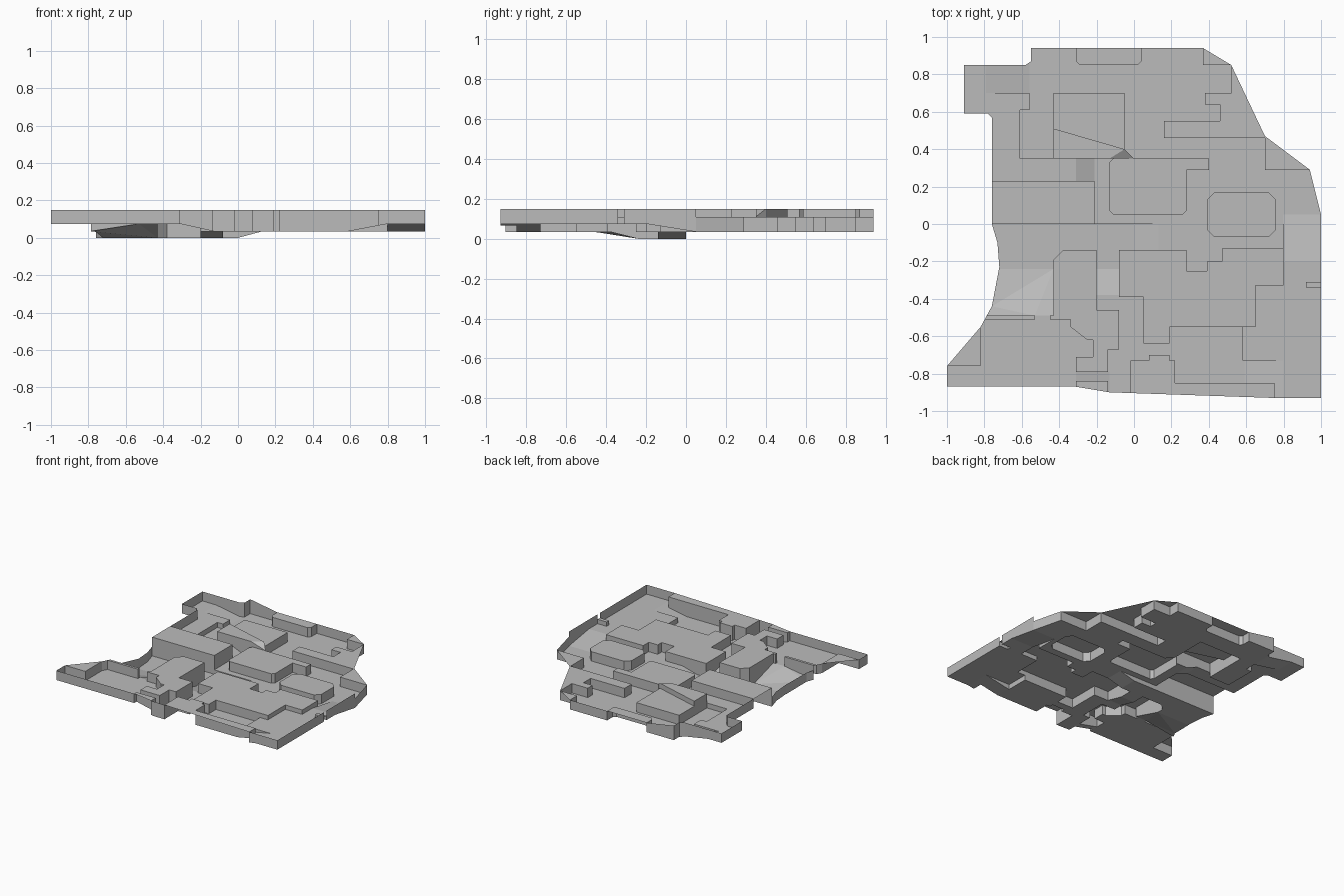
import bpy, bmesh
from mathutils import Vector
from mathutils.geometry import delaunay_2d_cdt

cube = bpy.data.objects.get("Cube")
if cube:
    bpy.data.objects.remove(cube, do_unlink=True)

# Standard levels of the ground and of the wall tops
PIT, LOW, MID, LEDGE, HIGH = 0, .035, .075, .11, .15

# Every patch is a part name, a plan shape and a height rule; the first match wins
patches = []


def box(x0, y0, x1, y1, cut=0):
    """Rectangle in plan, with its corners cut off if asked."""
    if not cut:
        return [(x0, y0), (x1, y0), (x1, y1), (x0, y1)]
    return [(x0 + cut, y0), (x1 - cut, y0), (x1, y0 + cut), (x1, y1 - cut),
            (x1 - cut, y1), (x0 + cut, y1), (x0, y1 - cut), (x0, y0 + cut)]


def lerp(t, a, za, b, zb):
    t = min(max((t - a) / (b - a), 0), 1)
    return za + (zb - za) * t


def block(name, height, *shapes):
    for shape in shapes:
        patches.append((name, shape, lambda x, y: height))


def ground(height, *shapes):
    block("ground", height, *shapes)


def ramp(axis, start, end, x0, y0, x1, y1):
    """Ground that climbs or falls along x (axis 0) or y (axis 1)."""
    a, b = ((x0, x1), (y0, y1))[axis]
    rule = lambda x, y: lerp((x, y)[axis], a, start, b, end)
    patches.append(("ground", box(x0, y0, x1, y1), rule))


def west_bank(x, y):
    crest = lerp(x, -.79, LOW, -.55, MID)
    return lerp(y, -.49, crest, -.24, PIT)


def roof_corner(x, y):
    return HIGH - (HIGH - LEDGE) * ((x + .13) * .05 - (y - .35) * .08) / .0065


def inside(poly, x, y):
    hit = False
    for (ax, ay), (bx, by) in zip(poly, poly[1:] + poly[:1]):
        if (ay > y) != (by > y) and x < ax + (y - ay) * (bx - ax) / (by - ay):
            hit = not hit
    return hit


# Outer edge of the ground plan
outline = [(-1, -.76), (-.82, -.55), (-.76, -.44), (-.72, -.23), (-.73, -.1), (-.76, 0),
           (-.76, .57), (-.78, .59), (-.91, .59), (-.91, .85), (-.58, .85), (-.55, .87),
           (-.55, .94), (.37, .94), (.52, .85), (.7, .47), (.94, .29), (1, .05),
           (1, -.93), (.75, -.93), (-.13, -.9), (-.31, -.87), (-1, -.87)]

# Blocks in the north half
block("west_block", HIGH, box(-.8, 0, -.21, .23))
block("north_block", HIGH, [(-.43, .35), (-.13, .35), (-.05, .4), (-.43, .51)])
patches.append(("north_block", [(-.13, .35), (0, .35), (-.05, .4)], roof_corner))
block("north_block", LEDGE, box(-.43, .35, -.05, .7))
block("middle_block", LEDGE, box(-.13, .05, .28, .35, .02), box(0, .29, .4, .35))
block("east_crate", LEDGE, box(.39, -.07, .76, .17, .04))
block("northeast_block", LEDGE, box(.52, .7, .7, .9), box(.38, .64, .7, .7),
      box(.46, .5, .7, .66), box(.16, .46, .7, .55))
block("northeast_wedge", LEDGE, box(.7, .29, .95, .5))
block("north_corner", LEDGE, box(.37, .85, .52, .95))
block("north_alcove", LEDGE, box(-.31, .85, .04, .97, .02))

# Blocks in the south half
block("southwest_block", HIGH,
      [(-.43, -.51), (-.2, -.51), (-.2, -.14), (-.38, -.14), (-.43, -.19)],
      [(-.34, -.51), (-.34, -.55), (-.25, -.62), (-.08, -.62), (-.08, -.46), (-.2, -.46)],
      box(-.22, -.67, -.08, -.6), box(-.22, -.79, -.14, -.6), box(-.31, -.79, -.14, -.71))
block("gate_wall", HIGH, box(-.9, -.51, -.53, -.49), box(-.45, -.51, -.42, -.49))
block("southwest_corner", HIGH, box(-1, -.76, -.82, -.5))
block("southeast_block", LEDGE, box(-.08, -.39, .28, -.14), box(.05, -.64, .19, -.3),
      box(.05, -.55, .65, -.25), box(.39, -.33, .8, -.2), box(.47, -.25, .8, -.13))
block("south_block", HIGH, box(-.02, -.95, .22, -.73), box(.08, -.8, .19, -.7),
      box(.2, -.95, .75, -.85))
block("south_alcove", HIGH, box(-.31, -.95, -.14, -.84))
block("east_stub", LEDGE, box(.92, -.34, 1.1, -.31))

# Ground in the northwest
ramp(0, MID, LOW, -.79, .7, -.56, .86)
ramp(0, MID, LOW, -.31, .23, -.21, .35)
ground(MID, box(-.92, .23, -.61, .86), box(-.61, .23, -.31, .35), box(-.61, .61, -.56, .7))

# Sunken ground and the slopes into it
ground(PIT, box(-.8, -.24, 0, 0))
patches.append(("ground", box(-.83, -.49, -.43, -.24), west_bank))
ramp(1, LOW, PIT, -.2, -.38, -.08, -.24)
ramp(0, PIT, LOW, 0, -.14, .13, 0)

# Ground in the south and east, then the low ground everywhere else
ramp(0, MID, LOW, -.31, -.95, -.13, -.79)
ground(MID, box(-1.1, -.95, -.22, -.49))
ramp(0, LOW, MID, .59, -.95, .8, -.73)
ground(MID, box(.58, -.73, .8, -.3), box(.8, -.95, 1.1, -.2))
ramp(1, MID, LOW, .8, -.2, 1.1, .05)
ground(LOW, outline)


def rim(p, mid):
    """Top of the outer wall at p, on an edge with middle point mid."""
    if mid.y > .05 and mid.x > -.55:
        return lerp(p.x, -.55, HIGH, -.31, LEDGE)
    if mid.x < -.7 and -.49 < mid.y < 0:
        return lerp(p.y, -.49, LEDGE, -.23, MID)
    return HIGH


# Split the plan along every shape
points, edges = [], []
for _, poly, _ in patches:
    n, k = len(points), len(poly)
    points += [Vector(p) for p in poly]
    edges += [(n + i, n + (i + 1) % k) for i in range(k)]
verts, _, tris, *_ = delaunay_2d_cdt(points, edges, [], 0, 1e-5)

parts, sides = {}, {}


def at(i, z):
    return Vector((verts[i].x, verts[i].y, z))


def add_face(part, corners):
    if part not in parts:
        parts[part] = bmesh.new()
    bm = parts[part]
    bm.faces.new([bm.verts.new(c) for c in corners])


def upright(part, a, b, low, high):
    ring = [at(a, low[0]), at(b, low[1]), at(b, high[1]), at(a, high[0])]
    corners = [p for i, p in enumerate(ring) if (p - ring[i - 1]).length > 1e-4]
    if len(corners) > 2:
        add_face(part, corners)


# Ground and block tops
for tri in tris:
    c = sum((verts[i] for i in tri), Vector((0, 0))) / 3
    if not inside(outline, *c):
        continue
    name, _, height = next(p for p in patches if inside(p[1], *c))
    zs = {i: height(*verts[i]) for i in tri}
    add_face(name, [at(i, zs[i]) for i in tri])
    for a, b in zip(tri, tri[1:] + tri[:1]):
        sides.setdefault(frozenset((a, b)), []).append((name, a, b, zs[a], zs[b]))

# Upright faces wherever two levels meet, and along the outer edge of the ground
for pair in sides.values():
    upper, lower = max(pair, key=lambda s: s[3] + s[4]), min(pair, key=lambda s: s[3] + s[4])
    name, a, b, za, zb = upper
    if len(pair) == 2:
        low = lower[3:] if lower[1] == a else (lower[4], lower[3])
        upright(name if name != "ground" else "ground_step", a, b, low, (za, zb))
    elif name == "ground":
        mid = (verts[a] + verts[b]) / 2
        upright("outer_wall", a, b, (za, zb), (rim(verts[a], mid), rim(verts[b], mid)))

# Material and objects
grey = bpy.data.materials.new("plain_grey")
grey.use_nodes = True
colour = (.5, .5, .5, 1)
grey.diffuse_color = colour
grey.node_tree.nodes["Principled BSDF"].inputs["Base Color"].default_value = colour

for name, bm in parts.items():
    bmesh.ops.remove_doubles(bm, verts=bm.verts, dist=1e-4)
    mesh = bpy.data.meshes.new(name)
    bm.to_mesh(mesh)
    bm.free()
    mesh.materials.append(grey)
    bpy.context.collection.objects.link(bpy.data.objects.new(name, mesh))
